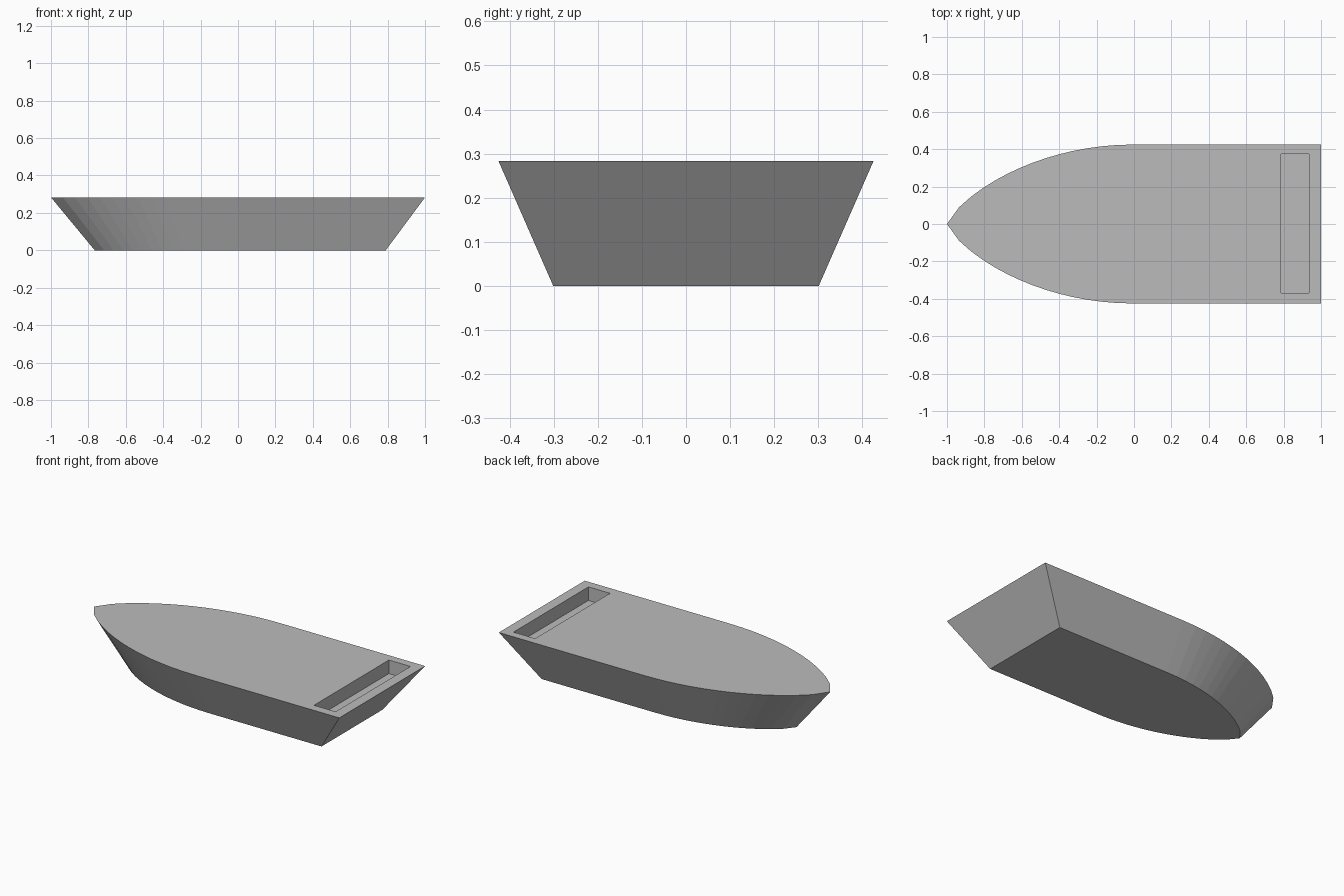
import bpy
import bmesh

if "Cube" in bpy.data.objects:
    bpy.data.objects.remove(bpy.data.objects["Cube"], do_unlink=True)

HEIGHT = 0.283
HALF_WIDTH = 0.425
BOW_STEPS = 14

grey = bpy.data.materials.new("hull grey")
grey.use_nodes = True
colour = (0.5, 0.5, 0.5, 1)
grey.diffuse_color = colour
grey.node_tree.nodes["Principled BSDF"].inputs["Base Color"].default_value = colour


def outline():
    """Deck outline: square stern, straight sides and a pointed bow."""
    side = [(1, HALF_WIDTH)]
    for i in range(BOW_STEPS):
        x = -(i / BOW_STEPS) ** 0.9
        side.append((x, HALF_WIDTH * (1 - x * x) ** 0.75))
    return side + [(-1, 0)] + [(x, -y) for x, y in reversed(side)]


def finish(name, bm):
    bmesh.ops.recalc_face_normals(bm, faces=bm.faces)
    mesh = bpy.data.meshes.new(name)
    bm.to_mesh(mesh)
    bm.free()
    mesh.materials.append(grey)
    obj = bpy.data.objects.new(name, mesh)
    bpy.context.collection.objects.link(obj)
    return obj


# Hull: the deck outline lofted down to a smaller flat bottom
bm = bmesh.new()
deck = [bm.verts.new((x, y, HEIGHT)) for x, y in outline()]
keel = [bm.verts.new((x * 0.778 + 0.012, y * 0.708, 0)) for x, y in outline()]
bm.faces.new(deck)
bm.faces.new(keel)
for i in range(len(deck)):
    j = (i + 1) % len(deck)
    bm.faces.new((deck[i], deck[j], keel[j], keel[i]))
hull = finish("hull", bm)

# Stern well: a shallow rectangular recess cut into the deck
bm = bmesh.new()
bmesh.ops.create_cube(bm, size=1)
bmesh.ops.scale(bm, verts=bm.verts, vec=(0.15, 0.742, 0.17))
bmesh.ops.translate(bm, verts=bm.verts, vec=(0.86, 0.002, HEIGHT))
cutter = finish("stern_well_cutter", bm)
cutter.hide_render = True

cut = hull.modifiers.new("stern well", "BOOLEAN")
cut.operation = "DIFFERENCE"
cut.solver = "EXACT"
cut.object = cutter
bpy.context.view_layer.objects.active = hull
hull.select_set(True)
bpy.ops.object.modifier_apply(modifier=cut.name)
bpy.data.objects.remove(cutter, do_unlink=True)
